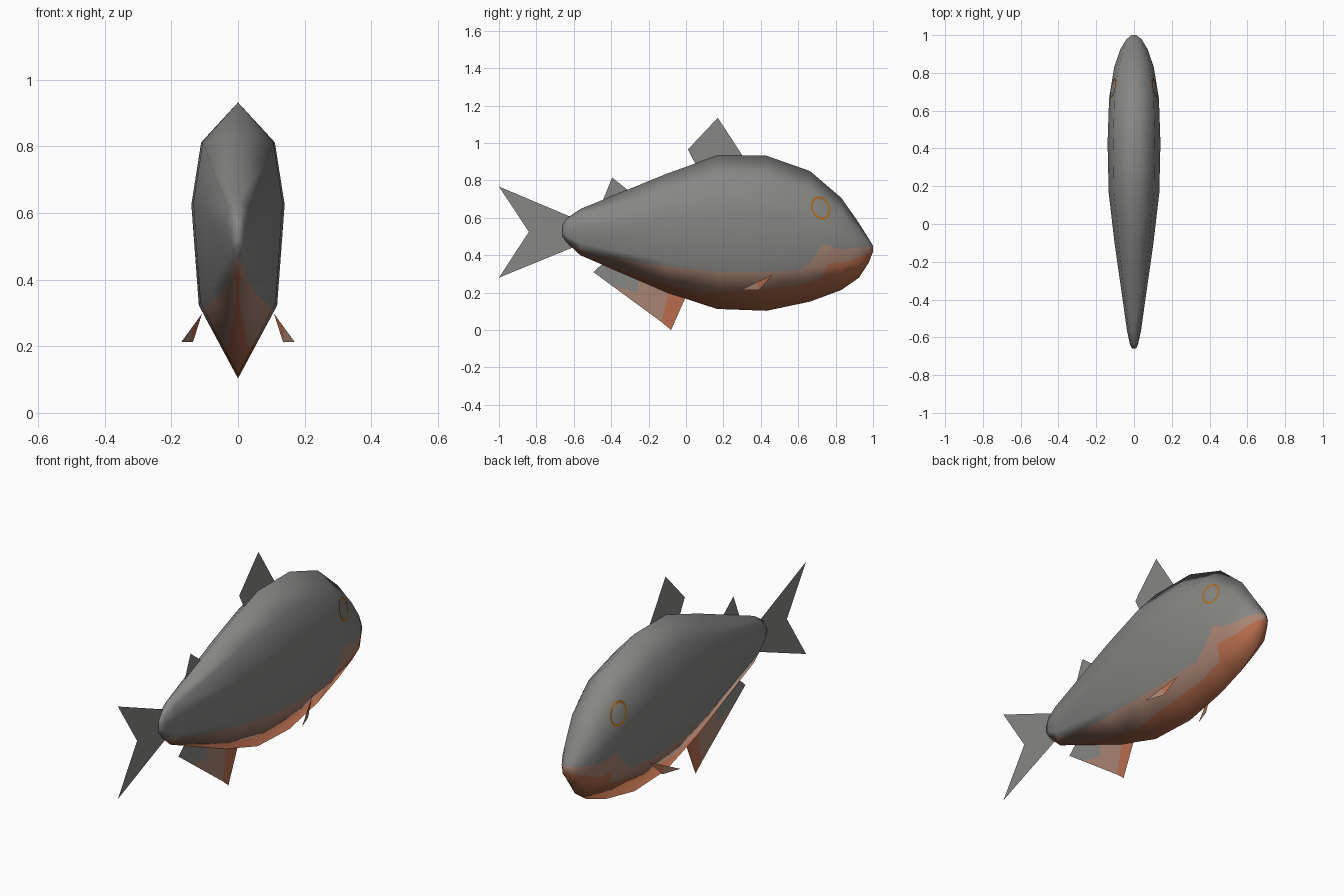
import bpy, bmesh, math
from mathutils import Vector
from mathutils.bvhtree import BVHTree

cube = bpy.data.objects.get("Cube")
if cube:
    bpy.data.objects.remove(cube, do_unlink=True)


def make_material(name, rgb):
    mat = bpy.data.materials.new(name)
    mat.use_nodes = True
    mat.diffuse_color = (*rgb, 1)
    mat.node_tree.nodes["Principled BSDF"].inputs["Base Color"].default_value = (*rgb, 1)
    return mat


GREY, TAN, ORANGE, OCHRE = range(4)
MATERIALS = [make_material("scale_grey", (0.24, 0.24, 0.235)),
             make_material("belly_tan", (0.40, 0.235, 0.175)),
             make_material("belly_orange", (0.48, 0.155, 0.075)),
             make_material("eye_ochre", (0.38, 0.16, 0.025))]


def add_object(name, bm):
    mesh = bpy.data.meshes.new(name)
    bm.to_mesh(mesh)
    bm.free()
    for mat in MATERIALS:
        mesh.materials.append(mat)
    obj = bpy.data.objects.new(name, mesh)
    bpy.context.collection.objects.link(obj)
    return obj


def add_plates(name, plates):
    """Flat polygons, each given as (material, list of 3D points)."""
    bm = bmesh.new()
    for mat, points in plates:
        face = bm.faces.new([bm.verts.new(p) for p in points])
        face.material_index = mat
    bmesh.ops.remove_doubles(bm, verts=bm.verts[:], dist=0.0005)
    return add_object(name, bm)


def add_fin(name, *parts):
    add_plates(name, [(mat, [(0, y, z) for y, z in pts]) for mat, pts in parts])


# Body: rings of (y, bottom, top, half width) from tail to nose
RINGS = [(-0.66, 0.50, 0.56, 0.010), (-0.635, 0.465, 0.60, 0.022), (-0.565, 0.40, 0.647, 0.037),
         (-0.1, 0.2, 0.837, 0.103), (0.165, 0.113, 0.932, 0.134), (0.43, 0.103, 0.932, 0.14),
         (0.663, 0.152, 0.85, 0.132), (0.83, 0.214, 0.707, 0.105), (0.925, 0.28, 0.572, 0.072),
         (0.978, 0.362, 0.487, 0.04), (1.0, 0.42, 0.45, 0.012)]
# Right half of the cross-section as (width share, height share)
HALF = [(0, 1), (0.79, 0.855), (1, 0.63), (0.84, 0.265), (0, 0)]
SECTION = HALF + [(-w, h) for w, h in HALF[-2:0:-1]]

bm = bmesh.new()
rows = [[bm.verts.new((w * half, y, low + h * (top - low))) for w, h in SECTION]
        for y, low, top, half in RINGS]
for a, b in zip(rows, rows[1:]):
    for i in range(len(SECTION)):
        j = (i + 1) % len(SECTION)
        bm.faces.new((a[i], a[j], b[j], b[i]))
bm.faces.new(rows[0])
bm.faces.new(rows[-1])
bmesh.ops.recalc_face_normals(bm, faces=bm.faces[:])
bmesh.ops.triangulate(bm, faces=bm.faces[:])
bm.normal_update()
tree = BVHTree.FromBMesh(bm)

# Keep the smooth normals of the uncut body
layer = bm.verts.layers.float_vector.new("smooth_normal")
for v in bm.verts:
    v[layer] = v.normal

# Painted belly: cut the body along two side-view lines
GREY_LINE = [(-0.7, 0.50), (-0.62, 0.46), (-0.46, 0.405), (-0.2, 0.353), (0.15, 0.312), (0.4, 0.31),
             (0.61, 0.32), (0.67, 0.365), (0.735, 0.46), (0.83, 0.43), (1.02, 0.455)]
TAN_LINE = [(-0.7, 0.48), (-0.45, 0.36), (-0.25, 0.285), (0.07, 0.2), (0.4, 0.215),
            (0.6, 0.24), (0.73, 0.28), (0.76, 0.355), (0.87, 0.365), (1.02, 0.43)]


def cut(faces, co, normal):
    geom = set(faces)
    for f in faces:
        geom.update(f.edges)
        geom.update(f.verts)
    bmesh.ops.bisect_plane(bm, geom=list(geom), dist=1e-5, plane_co=co, plane_no=normal)


def line_height(line, y):
    for (y0, z0), (y1, z1) in zip(line, line[1:]):
        if y0 <= y <= y1:
            return z0 + (z1 - z0) * (y - y0) / (y1 - y0)
    return line[-1][1]


for line in (GREY_LINE, TAN_LINE):
    for y, z in line[1:-1]:
        cut(bm.faces[:], (0, y, z), (0, 1, 0))
    for (y0, z0), (y1, z1) in zip(line, line[1:]):
        near = [f for f in bm.faces if y0 < f.calc_center_median().y < y1]
        if near:
            cut(near, (0, y0, z0), (0, z0 - z1, y1 - y0))

for f in bm.faces:
    f.smooth = True
    c = f.calc_center_median()
    if c.z < line_height(TAN_LINE, c.y):
        f.material_index = ORANGE
    elif c.z < line_height(GREY_LINE, c.y):
        f.material_index = TAN

normals = [Vector(v[layer]).normalized() for v in bm.verts]
bm.verts.layers.float_vector.remove(layer)
body = add_object("body", bm)
body.data.normals_split_custom_set_from_vertices(normals)


# Eyes: thin rings laid on the sides of the head
def eye_point(side, angle, scale):
    a, b, tilt = 0.066 * scale, 0.05 * scale, math.radians(115)
    u, v = a * math.cos(angle), b * math.sin(angle)
    y = 0.72 + u * math.cos(tilt) - v * math.sin(tilt)
    z = 0.652 + u * math.sin(tilt) + v * math.cos(tilt)
    hit = tree.ray_cast(Vector((side, y, z)), Vector((-side, 0, 0)))[0]
    return (hit.x + side * 0.003, y, z)


STEPS = 28
for side, name in ((1, "left_eye_ring"), (-1, "right_eye_ring")):
    quads = []
    for i in range(STEPS):
        a, b = (math.tau * k / STEPS for k in (i, i + 1))
        quad = [eye_point(side, a, 1), eye_point(side, b, 1),
                eye_point(side, b, 0.78), eye_point(side, a, 0.78)]
        quads.append((OCHRE, quad[::side]))
    add_plates(name, quads)

# Fins along the middle
add_fin("tail_fin", (GREY, [(-1, 0.767), (-0.84, 0.525), (-1, 0.28), (-0.58, 0.452), (-0.58, 0.59)]))
add_fin("back_fin", (GREY, [(0.01, 0.965), (0.17, 1.135), (0.31, 0.92), (0.06, 0.87)]))
add_fin("small_back_fin", (GREY, [(-0.395, 0.815), (-0.30, 0.74), (-0.45, 0.68)]))
add_fin("belly_fin",
        (GREY, [(-0.495, 0.31), (-0.4, 0.24), (-0.26, 0.2), (-0.25, 0.3), (-0.44, 0.36)]),
        (TAN, [(-0.4, 0.24), (-0.13, 0.042), (-0.09, 0.22), (-0.25, 0.3), (-0.26, 0.2)]),
        (ORANGE, [(-0.13, 0.042), (-0.08, 0), (0, 0.18), (0, 0.22), (-0.09, 0.22)]))

# Side fins, split across into an orange root and a tan tip
for side, name in ((1, "left_side_fin"), (-1, "right_side_fin")):
    root, tip, inner = (Vector((side * x, y, z)) for x, y, z in
                        ((0.108, 0.465, 0.298), (0.17, 0.29, 0.213), (0.135, 0.39, 0.213)))
    mid = root.lerp(tip, 0.5)
    add_plates(name, [(ORANGE, [root, mid, inner]), (TAN, [mid, tip, inner])])
